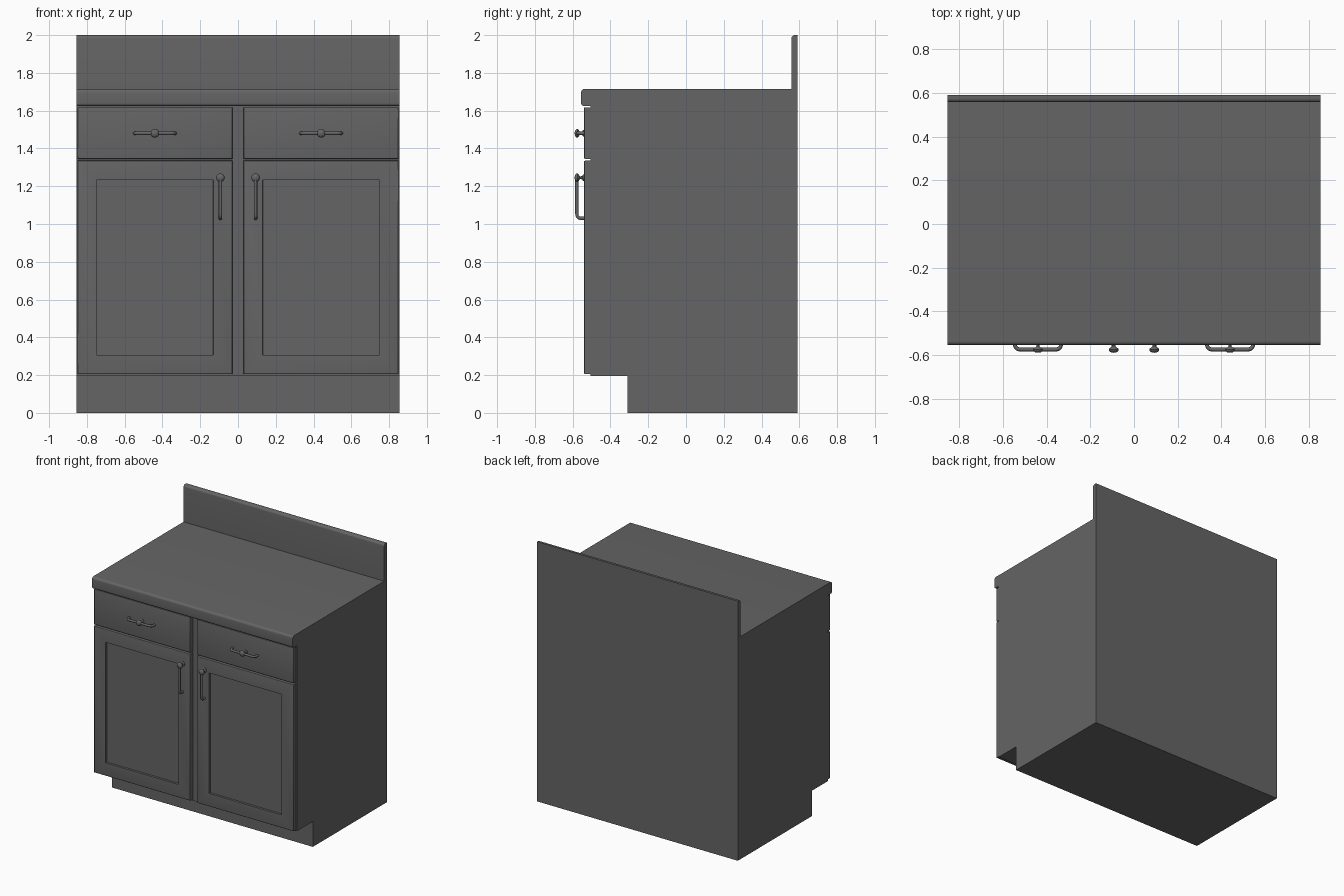
import bpy, bmesh
from math import cos, sin, pi
from mathutils import Matrix, Vector

cube = bpy.data.objects.get("Cube")
if cube:
    bpy.data.objects.remove(cube, do_unlink=True)

grey = bpy.data.materials.new("dark grey")
grey.use_nodes = True
COLOUR = (0.13, 0.13, 0.13, 1)
grey.diffuse_color = COLOUR
grey.node_tree.nodes["Principled BSDF"].inputs["Base Color"].default_value = COLOUR

HALF = 0.855      # half width of the cabinet
FACE = -0.54      # front plane of doors and drawers


def finish(name, bm, smooth=False):
    bmesh.ops.recalc_face_normals(bm, faces=bm.faces)
    mesh = bpy.data.meshes.new(name)
    bm.to_mesh(mesh)
    bm.free()
    ob = bpy.data.objects.new(name, mesh)
    bpy.context.collection.objects.link(ob)
    mesh.materials.append(grey)
    if smooth:
        bpy.ops.object.select_all(action='DESELECT')
        bpy.context.view_layer.objects.active = ob
        ob.select_set(True)
        bpy.ops.object.shade_smooth_by_angle(angle=0.7)
    return ob


def extrude_profile(name, points, smooth=False):
    """Sweep a (y, z) outline across the full width."""
    bm = bmesh.new()
    face = bm.faces.new([bm.verts.new((-HALF, y, z)) for y, z in points])
    new = bmesh.ops.extrude_face_region(bm, geom=[face])["geom"]
    bmesh.ops.translate(bm, vec=(2 * HALF, 0, 0),
                        verts=[v for v in new if isinstance(v, bmesh.types.BMVert)])
    return finish(name, bm, smooth)


def arc(y, z, r, start, end, steps=6):
    angles = [start + (end - start) * i / steps for i in range(steps + 1)]
    return [(y + r * cos(a), z + r * sin(a)) for a in angles]


def front_panel(name, x0, x1, z0, z1, recessed):
    """Slab with eased front edges and an optional recessed centre."""
    bm = bmesh.new()
    depth = 0.035
    size = Matrix.Diagonal((x1 - x0, depth, z1 - z0, 1))
    place = Matrix.Translation(((x0 + x1) / 2, FACE + depth / 2, (z0 + z1) / 2))
    bmesh.ops.create_cube(bm, size=1, matrix=place @ size)
    front = min(bm.faces, key=lambda f: f.calc_center_median().y)
    bmesh.ops.bevel(bm, geom=list(front.edges), offset=0.006, segments=3,
                    profile=0.5, affect='EDGES')
    if recessed:
        front = max((f for f in bm.faces if f.normal.y < -0.99),
                    key=lambda f: f.calc_area())
        bmesh.ops.inset_region(bm, faces=[front], thickness=0.134)
        bmesh.ops.inset_region(bm, faces=[front], thickness=0.002, depth=-0.014)
    return finish(name, bm, True)


def knob(name, x, z):
    """Turned knob pointing forward: flared foot, thin neck, domed head."""
    profile = [(0.018, 0), (0.018, 0.004), (0.009, 0.010), (0.007, 0.020),
               (0.012, 0.025), (0.020, 0.029), (0.023, 0.035),
               (0.021, 0.042), (0.013, 0.048), (0, 0.050)]
    bm = bmesh.new()
    verts = [bm.verts.new((x + r, FACE - d, z)) for r, d in profile]
    edges = [bm.edges.new(pair) for pair in zip(verts, verts[1:])]
    bmesh.ops.spin(bm, geom=verts + edges, cent=(x, FACE, z), axis=(0, 1, 0),
                   angle=2 * pi, steps=20)
    bmesh.ops.remove_doubles(bm, verts=bm.verts, dist=0.0001)
    return finish(name, bm, True)


def rod(name, path, radius):
    """Round bar with softly bent corners, converted to a mesh."""
    pts = [Vector(p) for p in path]
    smooth_path = [pts[0]]
    for a, b, c in zip(pts, pts[1:], pts[2:]):
        p = b + (a - b).normalized() * 0.024
        q = b + (c - b).normalized() * 0.024
        for i in range(6):
            t = i / 5
            smooth_path.append(p * (1 - t) ** 2 + b * 2 * t * (1 - t) + q * t * t)
    smooth_path.append(pts[-1])
    curve = bpy.data.curves.new(name, 'CURVE')
    curve.dimensions = '3D'
    curve.bevel_depth = radius
    curve.bevel_resolution = 3
    curve.use_fill_caps = True
    spline = curve.splines.new('POLY')
    spline.points.add(len(smooth_path) - 1)
    for point, co in zip(spline.points, smooth_path):
        point.co = (*co, 1)
    spline.use_smooth = True
    ob = bpy.data.objects.new(name, curve)
    bpy.context.collection.objects.link(ob)
    curve.materials.append(grey)
    return ob


# Carcass with toe kick
extrude_profile("carcass", [(-0.505, 1.625), (-0.505, 0.195), (-0.31, 0.195),
                            (-0.31, 0), (0.59, 0), (0.59, 1.625)])

# Worktop with rounded nose and upstand behind
top = [(0.59, 1.625)]
top += arc(-0.541, 1.639, 0.014, 1.5 * pi, pi)
top += arc(-0.537, 1.697, 0.018, pi, 0.5 * pi)
top += [(0.558, 1.715)]
top += arc(0.576, 1.982, 0.018, pi, 0.5 * pi)
top += [(0.59, 2)]
extrude_profile("worktop_and_backsplash", top, True)

# Doors, drawers and their hardware on both sides
for side, s in (("left", 1), ("right", -1)):
    x0, x1 = sorted((s * 0.03, s * 0.85))
    front_panel(side + "_door", x0, x1, 0.205, 1.335, True)
    front_panel(side + "_drawer_front", x0, x1, 1.345, 1.618, False)

    x, z = s * 0.44, 1.48
    knob(side + "_drawer_knob", x, z)
    rod(side + "_drawer_pull", [(x - 0.107, FACE, z), (x - 0.104, -0.575, z),
                                (x + 0.104, -0.575, z), (x + 0.107, FACE, z)], 0.009)

    x, z = s * 0.093, 1.245
    knob(side + "_door_knob", x, z)
    rod(side + "_door_pull", [(x, -0.578, z), (x, -0.578, 1.03), (x, FACE, 1.03)], 0.009)
